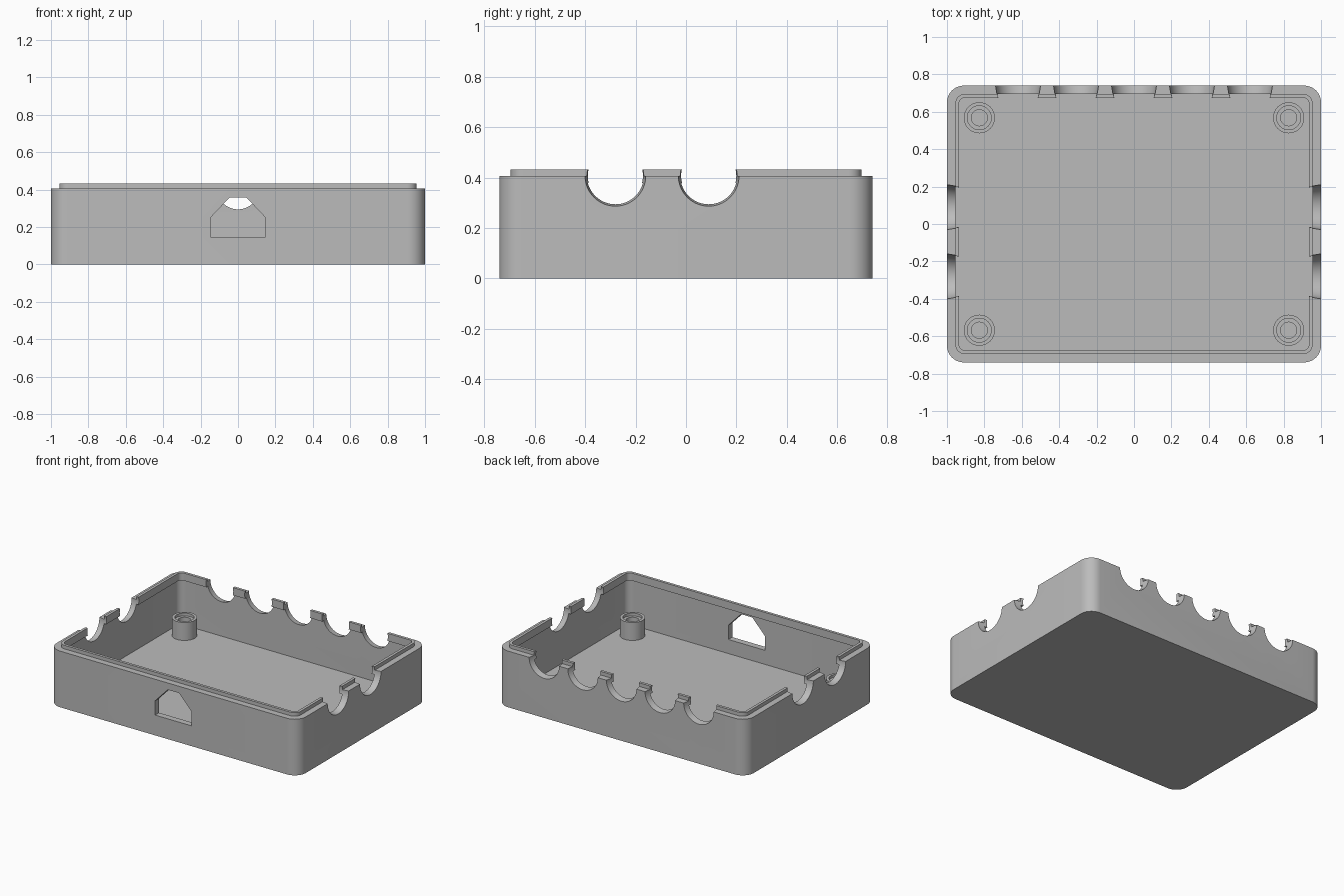
import bpy
import bmesh
from math import sin, cos, pi, radians
from mathutils import Vector

cube = bpy.data.objects.get("Cube")
if cube:
    bpy.data.objects.remove(cube, do_unlink=True)

# Main sizes
HX, HY, RIM, TOP = 1.0, 0.74, 0.407, 0.433
WALL, LIP = 0.045, 0.02

grey = bpy.data.materials.new("light_grey")
grey.use_nodes = True
colour = (0.5, 0.5, 0.5, 1)
grey.diffuse_color = colour
grey.node_tree.nodes["Principled BSDF"].inputs["Base Color"].default_value = colour


def rounded(inset, z, radius, steps=10):
    """Rounded rectangle loop, inset from the outer wall."""
    hx, hy = HX - inset - radius, HY - inset - radius
    loop = []
    for q, (sx, sy) in enumerate([(1, 1), (-1, 1), (-1, -1), (1, -1)]):
        for i in range(steps + 1):
            a = (q + i / steps) * pi / 2
            loop.append((sx * hx + radius * cos(a), sy * hy + radius * sin(a), z))
    return loop


def circle(x, y, z, r, n=48):
    return [(x + r * cos(2 * pi * i / n), y + r * sin(2 * pi * i / n), z) for i in range(n)]


def loft(bm, loops, closed=False):
    """Skin successive loops; cap both ends or close into a ring."""
    rows = [[bm.verts.new(p) for p in loop] for loop in loops]
    n = len(rows[0])
    pairs = list(zip(rows, rows[1:])) + ([(rows[-1], rows[0])] if closed else [])
    for a, b in pairs:
        for i in range(n):
            j = (i + 1) % n
            bm.faces.new((a[i], a[j], b[j], b[i]))
    if not closed:
        bm.faces.new(rows[0][::-1])
        bm.faces.new(rows[-1])


def finish(name, bm):
    bmesh.ops.recalc_face_normals(bm, faces=bm.faces[:])
    mesh = bpy.data.meshes.new(name)
    bm.to_mesh(mesh)
    bm.free()
    mesh.materials.append(grey)
    obj = bpy.data.objects.new(name, mesh)
    bpy.context.collection.objects.link(obj)
    return obj


def select(obj):
    bpy.ops.object.select_all(action='DESELECT')
    obj.select_set(True)
    bpy.context.view_layer.objects.active = obj


# Open tray: outer wall, rim, inner wall and floor
bm = bmesh.new()
loft(bm, [rounded(0, 0, 0.09), rounded(0, RIM, 0.09),
          rounded(WALL, RIM, 0.05), rounded(WALL, WALL, 0.05)])
tray = finish("tray", bm)

# Raised locating lip lining the top of the wall
bm = bmesh.new()
loft(bm, [rounded(WALL, 0.378, 0.05), rounded(WALL, TOP, 0.05),
          rounded(WALL + LIP, TOP, 0.03), rounded(WALL + LIP, 0.378, 0.03)], closed=True)
lip = finish("locating_lip", bm)

# Tapered cable notches and the front port, as one cutter
bm = bmesh.new()


def notch(centre, outward):
    """Cone that narrows towards the inside of the tray."""
    c, d = Vector(centre), Vector(outward)
    side = d.cross(Vector((0, 0, 1)))
    loops = []
    for offset, r in ((-0.12, 0.100), (0.05, 0.129)):
        loops.append([c + d * offset + r * (side * cos(t) + Vector((0, 0, 1)) * sin(t))
                      for t in [2 * pi * i / 64 for i in range(64)]])
    loft(bm, loops)


for i in range(-2, 3):
    notch((i * 0.31, HY, RIM), (0, 1, 0))
for sx in (-1, 1):
    for y in (-0.28, 0.09):
        notch((sx * HX, y, RIM), (sx, 0, 0))

port = [(-0.147, 0.147), (0.147, 0.147), (0.147, 0.25),
        (0.045, 0.358), (-0.045, 0.358), (-0.147, 0.25)]
loft(bm, [[(x, y, z) for x, z in port] for y in (-HY - 0.05, -HY + 0.1)])
cutter = finish("opening_cutter", bm)
cutter.hide_render = True

for obj in (tray, lip):
    select(obj)
    mod = obj.modifiers.new("openings", 'BOOLEAN')
    mod.operation = 'DIFFERENCE'
    mod.solver = 'EXACT'
    mod.object = cutter
    bpy.ops.object.modifier_apply(modifier=mod.name)
bpy.data.objects.remove(cutter, do_unlink=True)

# Corner posts with a stepped bore
posts = []
for sx, side in ((-1, "right"), (1, "left")):
    for sy, end in ((-1, "front"), (1, "back")):
        bm = bmesh.new()
        profile = [(0.083, WALL - 0.01), (0.083, 0.175), (0.064, 0.175),
                   (0.064, 0.155), (0.043, 0.155), (0.043, WALL + 0.002)]
        loft(bm, [circle(sx * 0.827, sy * 0.568, z, r) for r, z in profile])
        posts.append(finish(f"{end}_{side}_post", bm))

for obj in [tray, lip] + posts:
    select(obj)
    bpy.ops.object.shade_smooth_by_angle(angle=radians(30))
